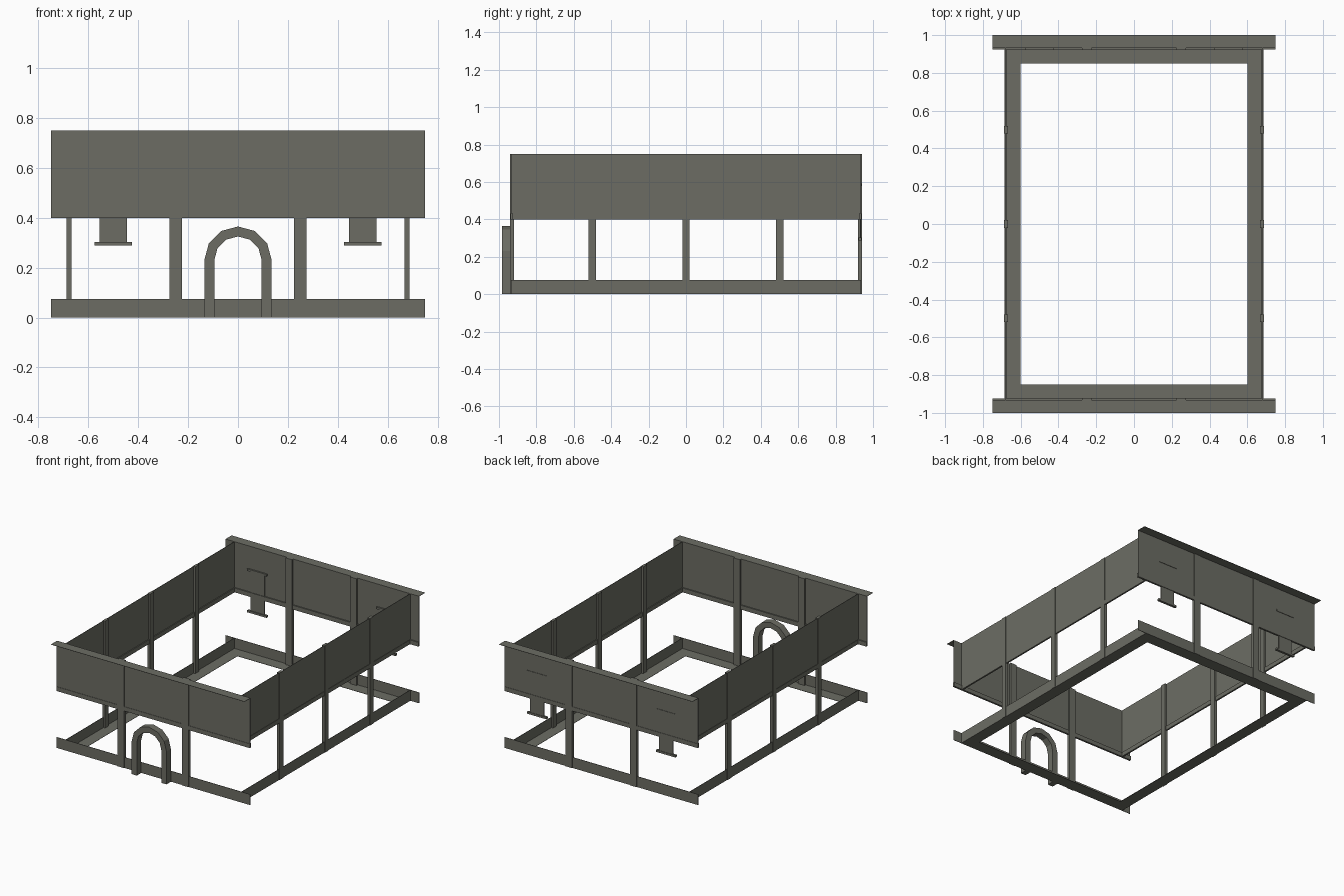
import bpy, bmesh
from math import cos, sin, pi

cube = bpy.data.objects.get("Cube")
if cube:
    bpy.data.objects.remove(cube, do_unlink=True)

stone = bpy.data.materials.new("grey_green_stone")
stone.use_nodes = True
colour = (0.15, 0.152, 0.127, 1)
stone.diffuse_color = colour
stone.node_tree.nodes["Principled BSDF"].inputs["Base Color"].default_value = colour


def finish(name, bm):
    bmesh.ops.recalc_face_normals(bm, faces=bm.faces)
    mesh = bpy.data.meshes.new(name)
    bm.to_mesh(mesh)
    bm.free()
    mesh.materials.append(stone)
    obj = bpy.data.objects.new(name, mesh)
    bpy.context.collection.objects.link(obj)
    return obj


def box(name, x, y, z):
    """Box from (low, high) ranges on each axis."""
    bm = bmesh.new()
    bmesh.ops.create_cube(bm, size=1)
    for v in bm.verts:
        for i, (low, high) in enumerate((x, y, z)):
            v.co[i] = low if v.co[i] < 0 else high
    return finish(name, bm)


def mirrored(low, high, side):
    return tuple(sorted((low * side, high * side)))


TOP, RAIL, CURB = 0.75, 0.40, 0.075

# Front and back: wall, rail, curb, floor strip, top flange and posts
for label, s in (("front", -1), ("back", 1)):
    wide = (-0.75, 0.75)
    plane = mirrored(0.933, 0.936, s)
    box(label + "_wall", wide, plane, (RAIL, TOP))
    box(label + "_curb", wide, plane, (0, CURB))
    box(label + "_rail", wide, mirrored(0.925, 0.9385, s), (RAIL, 0.43))
    box(label + "_floor_strip", (-0.68, 0.68), mirrored(0.85, 0.935, s), (0, 0.002))
    box(label + "_top_flange", wide, mirrored(0.933, 1.0, s), (TOP - 0.002, TOP))
    for x in (-0.25, 0.25):
        box(label + "_post", (x - 0.025, x + 0.025), mirrored(0.92, 0.94, s), (0, TOP))

# Sides: wall, rail, curb, floor strip and posts
for label, s in (("right", -1), ("left", 1)):
    long = (-0.933, 0.933)
    plane = mirrored(0.68, 0.683, s)
    box(label + "_wall", plane, long, (RAIL, TOP))
    box(label + "_curb", plane, long, (0, CURB))
    box(label + "_rail", mirrored(0.674, 0.6855, s), long, (RAIL, 0.43))
    box(label + "_floor_strip", mirrored(0.6, 0.681, s), (-0.85, 0.85), (0, 0.002))
    for y in (-0.5, 0, 0.5):
        box(label + "_post", mirrored(0.667, 0.687, s), (y - 0.02, y + 0.02), (0, TOP))

# Back windows: panel with a header and a sill
for x in (-0.5, 0.5):
    box("window_panel", (x - 0.055, x + 0.055), (0.929, 0.9355), (0.30, 0.58))
    box("window_header", (x - 0.075, x + 0.075), (0.922, 0.939), (0.578, 0.592))
    box("window_sill", (x - 0.075, x + 0.075), (0.922, 0.939), (0.288, 0.302))

# Front door arch: inner and outer outlines joined and extruded
bm = bmesh.new()


def outline(radius):
    arc = [(radius * cos(pi * i / 6), 0.23 + radius * sin(pi * i / 6)) for i in range(7)]
    points = [(radius, 0)] + arc + [(-radius, 0)]
    return [bm.verts.new((x, -0.985, z)) for x, z in points]


outer, inner = outline(0.135), outline(0.095)
faces = [bm.faces.new((outer[i], outer[i + 1], inner[i + 1], inner[i]))
         for i in range(len(outer) - 1)]
result = bmesh.ops.extrude_face_region(bm, geom=faces, use_keep_orig=True)
for item in result["geom"]:
    if isinstance(item, bmesh.types.BMVert):
        item.co.y = -0.936
finish("door_arch", bm)
